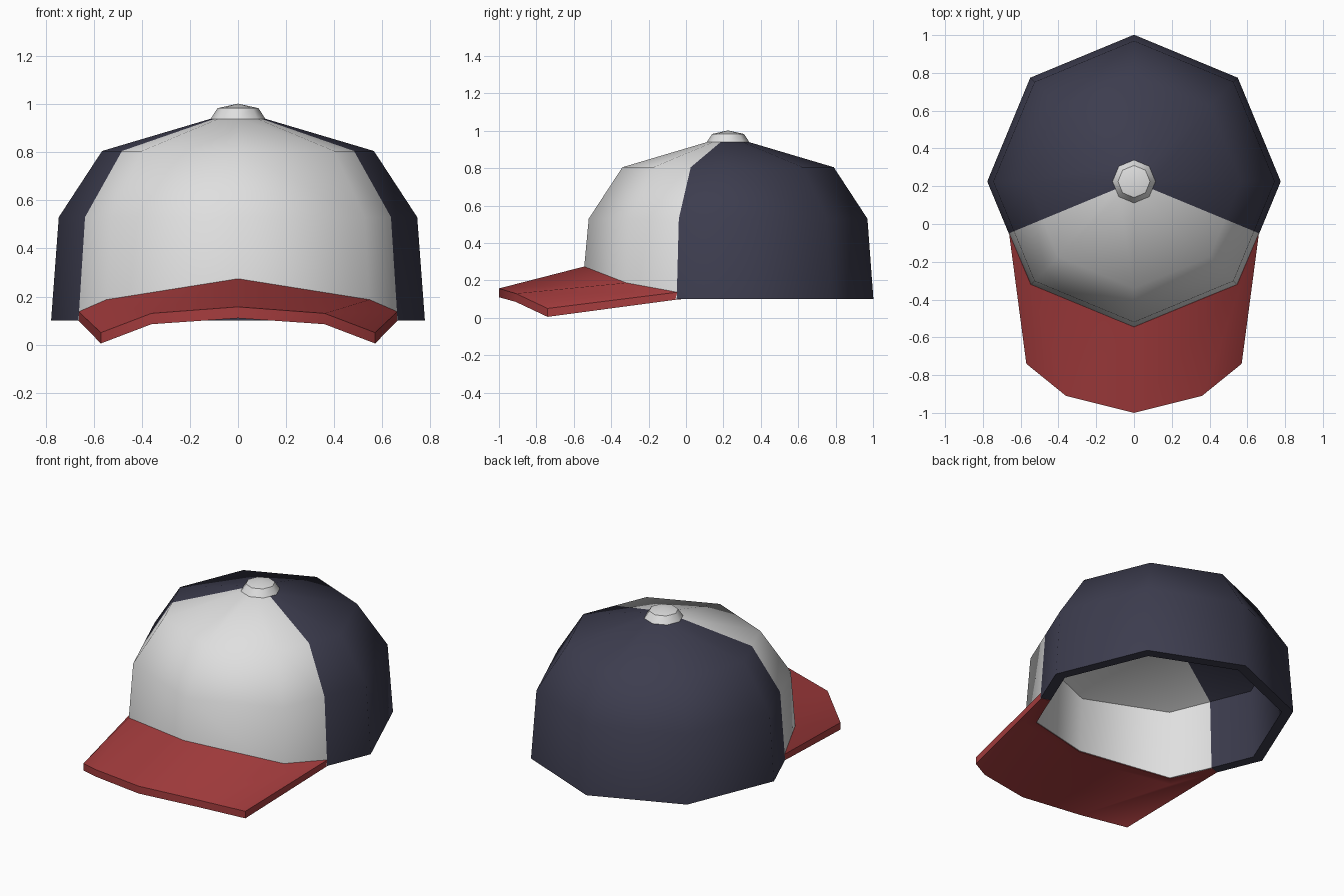
import bpy, bmesh, math

if "Cube" in bpy.data.objects:
    bpy.data.objects.remove(bpy.data.objects["Cube"])

CY = 0.225  # y of the crown axis


def material(name, rgb):
    m = bpy.data.materials.new(name)
    m.diffuse_color = (*rgb, 1)
    m.use_nodes = True
    m.node_tree.nodes["Principled BSDF"].inputs["Base Color"].default_value = m.diffuse_color
    return m


white = material("off white", (0.74, 0.74, 0.74))
navy = material("navy", (0.046, 0.046, 0.077))
red = material("red", (0.38, 0.046, 0.048))


def finish(bm, name, mats, angle):
    bmesh.ops.recalc_face_normals(bm, faces=bm.faces[:])
    me = bpy.data.meshes.new(name)
    bm.to_mesh(me)
    bm.free()
    for m in mats:
        me.materials.append(m)
    ob = bpy.data.objects.new(name, me)
    bpy.context.collection.objects.link(ob)
    bpy.ops.object.select_all(action='DESELECT')
    ob.select_set(True)
    bpy.context.view_layer.objects.active = ob
    bpy.ops.object.shade_smooth_by_angle(angle=math.radians(angle))
    return ob


def lathe(profile, directions):
    """Spin (radius, z) points through unit directions; radius 0 makes a pole."""
    bm = bmesh.new()
    n = len(directions)
    rings = []
    for r, z in profile:
        if r == 0:
            rings.append([bm.verts.new((0, CY, z))] * n)
        else:
            rings.append([bm.verts.new((r * x, CY + r * y, z)) for x, y in directions])
    for a, b in zip(rings, rings[1:]):
        for i in range(n):
            j = (i + 1) % n
            bm.faces.new(list(dict.fromkeys((a[i], a[j], b[j], b[i]))))
    return bm


# Octagon directions, with extra points where the two panel seams cut the sides
octagon = [(math.cos(i * math.pi / 4), math.sin(i * math.pi / 4)) for i in range(8)]
mid = lambda a, b: ((a[0] + b[0]) / 2, (a[1] + b[1]) / 2)
panels = octagon[:5] + [mid(octagon[4], octagon[5])] + octagon[5:] + [mid(octagon[7], octagon[0])]

# Crown: outer shell, rim and inner lining in one closed profile
bm = lathe([(0, 0.965), (0.11, 0.94), (0.565, 0.805), (0.745, 0.53), (0.777, 0.1),
            (0.71, 0.1), (0.69, 0.53), (0, 0.815)], panels)
for f in bm.faces:
    c = f.calc_center_median()
    a = math.degrees(math.atan2(c.y - CY, c.x)) % 360
    f.material_index = 1 if 202.5 < a < 337.5 else 0  # front panel is white
# the rim arches up at the front, over the brim
for v in bm.verts:
    if v.co.z < 0.2 and v.co.y < -0.4:
        v.co.z = 0.19
    elif v.co.z < 0.2 and v.co.y < -0.2:
        v.co.z = 0.105
finish(bm, "crown", [navy, white], 50)

# Button on top
bm = lathe([(0, 0.93), (0.115, 0.937), (0.085, 0.983), (0, 1.002)], octagon)
finish(bm, "top_button", [white], 42)

# Brim: sections from right end to centre, mirrored to the left
# each section: inner top, outer top, outer bottom, inner bottom, edge beside the crown
half = [
    [(0.662, -0.045, 0.137), (0.57, -0.74, 0.05), (0.57, -0.74, 0.005),
     (0.662, -0.045, 0.098), (0.61, -0.027, 0.098)],
    [(0.547, -0.32, 0.187), (0.36, -0.91, 0.13), (0.36, -0.91, 0.085),
     (0.552, -0.325, 0.1), (0.502, -0.277, 0.1)],
    [(0, -0.545, 0.274), (0, -1.0, 0.157), (0, -1.0, 0.11),
     (0, -0.55, 0.175), (0, -0.485, 0.183)],
]
sections = half + [[(-x, y, z) for x, y, z in s] for s in half[1::-1]]
bm = bmesh.new()
loops = [[bm.verts.new(p) for p in s] for s in sections]
for a, b in zip(loops, loops[1:]):
    for i in range(5):
        j = (i + 1) % 5
        bm.faces.new((a[i], a[j], b[j], b[i]))
bm.faces.new(loops[0])
bm.faces.new(loops[-1])
finish(bm, "brim", [red], 35)
